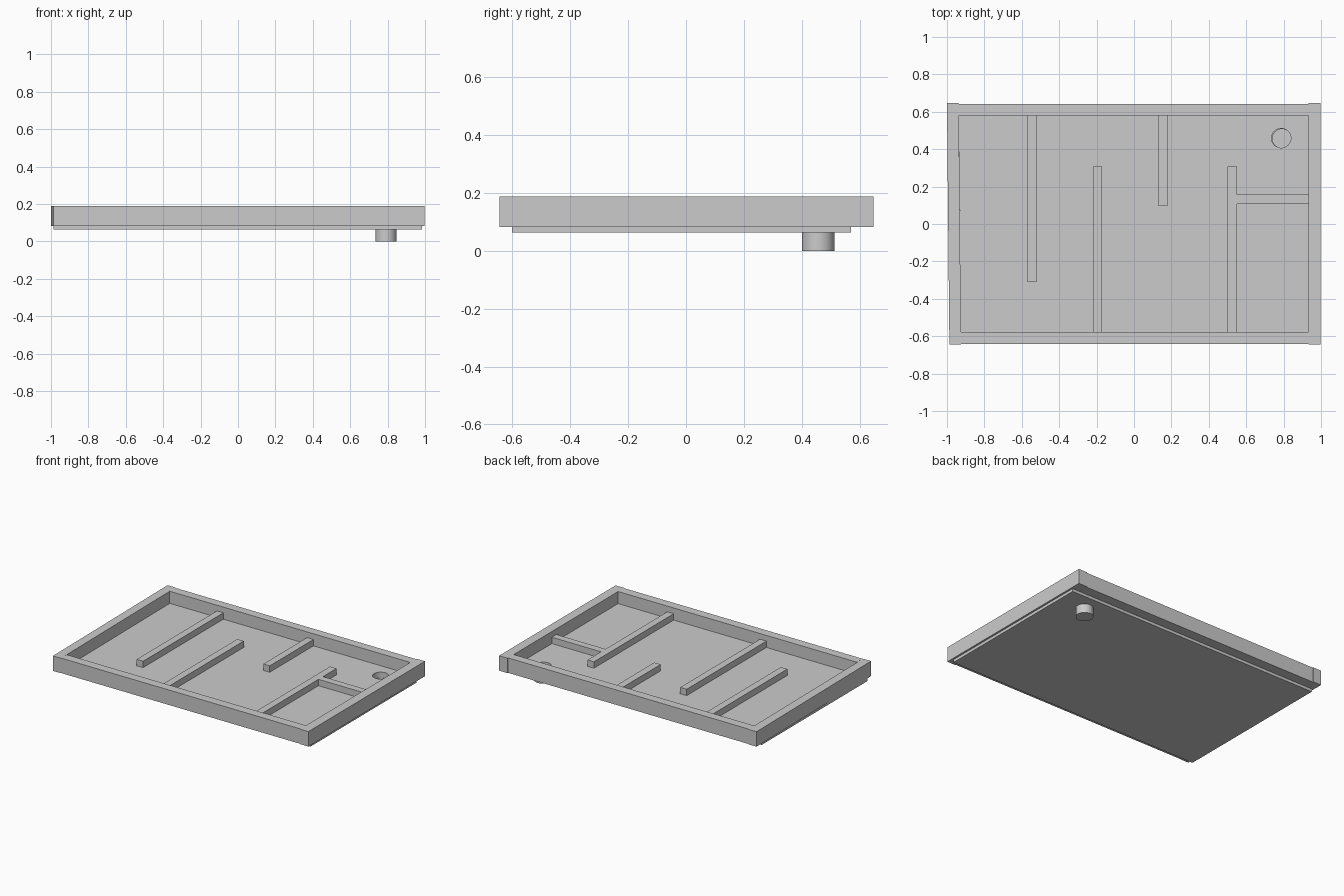
import bpy
import bmesh
import math

if "Cube" in bpy.data.objects:
    bpy.data.objects.remove(bpy.data.objects["Cube"])

# heights
CUP_Z, PLATE_Z, FRAME_Z, FLOOR_TOP, BAR_TOP, FRAME_TOP = 0.0, 0.063, 0.083, 0.103, 0.148, 0.188
HOLE_X, HOLE_Y, HOLE_R = 0.787, 0.459, 0.052


def finish(bm, name):
    bmesh.ops.recalc_face_normals(bm, faces=bm.faces)
    mesh = bpy.data.meshes.new(name)
    bm.to_mesh(mesh)
    bm.free()
    ob = bpy.data.objects.new(name, mesh)
    bpy.context.collection.objects.link(ob)
    return ob


def prism(name, corners, z0, z1):
    bm = bmesh.new()
    low = [bm.verts.new((x, y, z0)) for x, y in corners]
    high = [bm.verts.new((x, y, z1)) for x, y in corners]
    n = len(corners)
    bm.faces.new(low[::-1])
    bm.faces.new(high)
    for i in range(n):
        j = (i + 1) % n
        bm.faces.new((low[i], low[j], high[j], high[i]))
    return finish(bm, name)


def box(name, x0, x1, y0, y1, z0, z1):
    return prism(name, [(x0, y0), (x1, y0), (x1, y1), (x0, y1)], z0, z1)


def circle(cx, cy, r, n=32):
    return [(cx + r * math.cos(2 * math.pi * i / n), cy + r * math.sin(2 * math.pi * i / n))
            for i in range(n)]


# outer frame: the left rail sits slightly askew
prism("left_rail", [(-0.987, -0.644), (-0.925, -0.643), (-0.937, 0.647), (-1.0, 0.646)], FRAME_Z, FRAME_TOP)
box("right_rail", 0.932, 0.998, -0.645, 0.648, FRAME_Z, FRAME_TOP)
box("front_rail", -0.925, 0.932, -0.641, -0.578, FRAME_Z, FRAME_TOP)
box("back_rail", -0.937, 0.932, 0.58, 0.642, FRAME_Z, FRAME_TOP)

# floor inside the frame and the bottom plate, both pierced by the hole
floor = prism("floor", [(-0.926, -0.578), (0.932, -0.578), (0.932, 0.58), (-0.936, 0.58)], FRAME_Z, FLOOR_TOP)
plate = box("bottom_plate", -0.987, 0.985, -0.602, 0.571, PLATE_Z, FRAME_Z)
cutter = prism("hole_cutter", circle(HOLE_X, HOLE_Y, HOLE_R), -0.1, 0.3)
cutter.hide_render = True
cutter.hide_viewport = False
for ob in (floor, plate):
    mod = ob.modifiers.new("hole", 'BOOLEAN')
    mod.operation = 'DIFFERENCE'
    mod.object = cutter
    mod.solver = 'EXACT'
    bpy.context.view_layer.objects.active = ob
    bpy.ops.object.modifier_apply(modifier=mod.name)
bpy.data.objects.remove(cutter)

# catch cup hanging under the hole, lathed from its section
bm = bmesh.new()
section = [(0.056, PLATE_Z), (0.056, CUP_Z), (0.051, CUP_Z + 0.008), (0.051, PLATE_Z)]
rings = [[bm.verts.new((x, y, z)) for x, y in circle(0.791, 0.457, r)]
         for r, z in (section[0], section[1])]
inner = [[bm.verts.new((x, y, z)) for x, y in circle(0.791, 0.457, r)]
         for r, z in (section[2], section[3])]
loops = rings + inner
for i in range(32):
    j = (i + 1) % 32
    for a, b in ((loops[0], loops[1]), (loops[2], loops[3]), (loops[3], loops[0])):
        bm.faces.new((a[i], a[j], b[j], b[i]))
bm.faces.new(loops[1])
bm.faces.new(loops[2])
cup = finish(bm, "catch_cup")
bpy.ops.object.select_all(action='DESELECT')
cup.select_set(True)
bpy.context.view_layer.objects.active = cup
bpy.ops.object.shade_smooth_by_angle(angle=math.radians(30))

# maze barriers
barriers = [(-0.57, -0.52, -0.31, 0.58), (-0.22, -0.17, -0.578, 0.307), (0.13, 0.18, 0.095, 0.58),
            (0.50, 0.55, -0.578, 0.307), (0.55, 0.932, 0.107, 0.157)]
for i, (x0, x1, y0, y1) in enumerate(barriers, 1):
    box(f"barrier_{i}", x0, x1, y0, y1, FLOOR_TOP, BAR_TOP)
